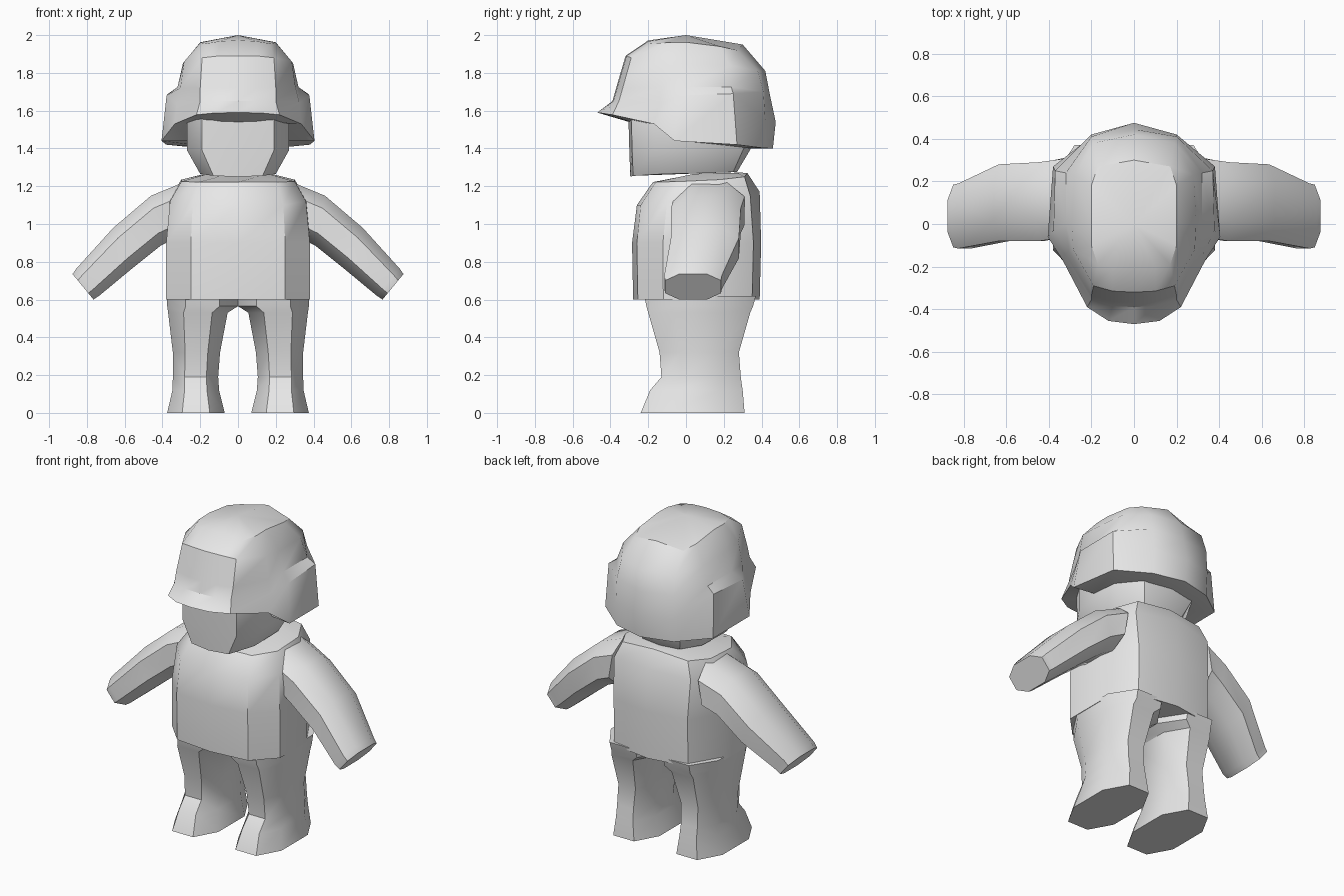
import bpy, bmesh, math

if "Cube" in bpy.data.objects:
    bpy.data.objects.remove(bpy.data.objects["Cube"], do_unlink=True)

grey = bpy.data.materials.new("plain_grey")
grey.use_nodes = True
grey.diffuse_color = (0.8, 0.8, 0.8, 1)
grey.node_tree.nodes["Principled BSDF"].inputs["Base Color"].default_value = (0.8, 0.8, 0.8, 1)


def loft(name, rings, apex=None, angle=38):
    """Skin closed rings of points, cap the start, cap the end flat or to an apex."""
    bm = bmesh.new()
    loops = [[bm.verts.new(p) for p in ring] for ring in rings]
    n = len(loops[0])
    for a, b in zip(loops, loops[1:]):
        for i in range(n):
            j = (i + 1) % n
            bm.faces.new((a[i], a[j], b[j], b[i]))
    bm.faces.new(loops[0])
    if apex:
        tip = bm.verts.new(apex)
        for i in range(n):
            bm.faces.new((loops[-1][i], loops[-1][(i + 1) % n], tip))
    else:
        bm.faces.new(loops[-1])
    bmesh.ops.recalc_face_normals(bm, faces=bm.faces[:])
    mesh = bpy.data.meshes.new(name)
    bm.to_mesh(mesh)
    bm.free()
    mesh.materials.append(grey)
    obj = bpy.data.objects.new(name, mesh)
    bpy.context.collection.objects.link(obj)
    bpy.ops.object.select_all(action='DESELECT')
    obj.select_set(True)
    bpy.context.view_layer.objects.active = obj
    bpy.ops.object.shade_smooth_by_angle(angle=math.radians(angle))
    return obj


def whole(half):
    """Complete a half ring that runs from front centre to back centre."""
    return half + [(-x, y, z) for x, y, z in reversed(half[1:-1])]


def octagon(u0, u1, v0, v1, k=0.5):
    """Rounded rectangle of eight points."""
    cu, cv, ru, rv = (u0 + u1) / 2, (v0 + v1) / 2, (u1 - u0) / 2, (v1 - v0) / 2
    signs = [(1, k), (k, 1), (-k, 1), (-1, k), (-1, -k), (-k, -1), (k, -1), (1, -k)]
    return [(cu + a * ru, cv + b * rv) for a, b in signs]


# Torso: straight shirt with a sloped collar
hem = [(0, -.28), (.25, -.255), (.38, -.12), (.38, .15), (.26, .35), (0, .39)]
torso = [
    [(x, y, .6) for x, y in hem],
    [(x, y * 1.02, .9) for x, y in hem],
    [(0, -.26, 1.1), (.24, -.24, 1.1), (.36, -.1, 1.12),
     (.37, .16, 1.12), (.27, .34, 1.15), (0, .39, 1.17)],
    [(0, -.175, 1.222), (.21, -.16, 1.222), (.3, -.03, 1.225),
     (.3, .18, 1.235), (.23, .31, 1.25), (0, .325, 1.27)],
    [(0, -.04, 1.235), (.1, -.03, 1.25), (.16, .04, 1.265),
     (.16, .18, 1.27), (.12, .27, 1.27), (0, .29, 1.272)],
]
loft("torso", [whole(r) for r in torso])

# Head: flat face and narrowing jaw, the crown sits inside the helmet
head = [
    [(0, -.295, 1.25), (.13, -.28, 1.255), (.2, -.12, 1.265),
     (.2, .12, 1.27), (.13, .25, 1.275), (0, .27, 1.275)],
    [(0, -.3, 1.39), (.19, -.285, 1.39), (.27, -.17, 1.39),
     (.27, .15, 1.4), (.18, .31, 1.41), (0, .35, 1.41)],
    [(0, -.305, 1.57), (.19, -.29, 1.57), (.27, -.17, 1.57),
     (.27, .15, 1.57), (.18, .31, 1.57), (0, .35, 1.57)],
]
loft("head", [whole(r) for r in head])

# Helmet: brim, ear bulges and faceted crown
helmet = [
    [(0, -.47, 1.59), (.12, -.455, 1.588), (.22, -.39, 1.578), (.335, -.17, 1.53),
     (.405, -.06, 1.44), (.38, .27, 1.42), (.2, .41, 1.402), (0, .46, 1.4)],
    [(0, -.39, 1.65), (.1, -.385, 1.65), (.2, -.355, 1.65), (.325, -.14, 1.64),
     (.378, -.03, 1.68), (.37, .25, 1.69), (.2, .42, 1.55), (0, .475, 1.54)],
    [(0, -.37, 1.72), (.1, -.365, 1.72), (.2, -.335, 1.72), (.305, -.13, 1.72),
     (.32, 0, 1.725), (.32, .24, 1.725), (.2, .41, 1.7), (0, .445, 1.68)],
    [(0, -.32, 1.89), (.1, -.315, 1.89), (.19, -.29, 1.88), (.285, -.12, 1.86),
     (.292, 0, 1.85), (.28, .23, 1.84), (.19, .38, 1.81), (0, .42, 1.81)],
    [(0, -.2, 1.972), (.1, -.2, 1.967), (.17, -.19, 1.955), (.2, -.1, 1.96),
     (.2, 0, 1.962), (.2, .18, 1.94), (.17, .27, 1.92), (0, .3, 1.95)],
]
under = [(x * .65, y * .64, min(z, 1.54)) for x, y, z in helmet[0]]
loft("helmet", [whole(r) for r in [under] + helmet], apex=(0, 0, 2), angle=35)

# Arm sections: top x, z, underside x, z, front y, back y
arm = [
    (.29, 1.22, .34, .92, -.06, .31),
    (.46, 1.15, .41, .885, -.08, .29),
    (.66, .98, .56, .765, -.08, .28),
    (.855, .765, .735, .62, -.115, .19),
    (.876, .735, .765, .6, -.11, .185),
]
# Leg sections: z, inner x, outer x, front y, back y
leg = [
    (0, .07, .375, -.24, .31),
    (.12, .1, .347, -.19, .3),
    (.19, .105, .345, -.13, .29),
    (.32, .095, .345, -.14, .28),
    (.53, .055, .37, -.2, .34),
    (.565, 0, .375, -.21, .355),
    (.62, 0, .378, -.22, .37),
]
for side, s in (("left", 1), ("right", -1)):
    rings = []
    for tx, tz, bx, bz, y0, y1 in arm:
        rings.append([(s * (bx + (tx - bx) * t), y, bz + (tz - bz) * t)
                      for t, y in octagon(0, 1, y0, y1, .5)])
    loft(side + "_arm", rings)
    rings = [[(s * x, y, z) for x, y in octagon(x0, x1, y0, y1, .48)]
             for z, x0, x1, y0, y1 in leg]
    loft(side + "_leg", rings)
